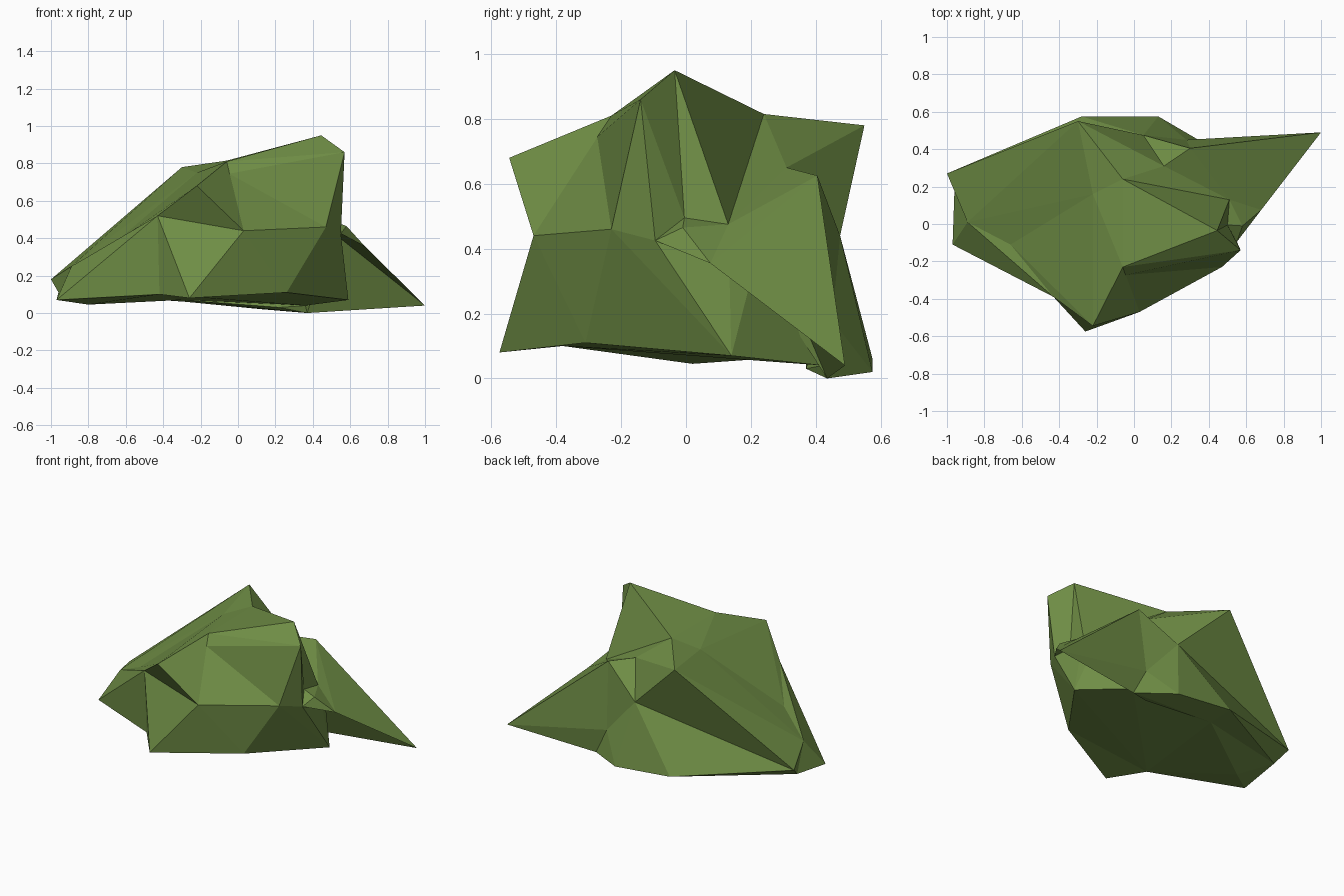
import bpy, bmesh

if "Cube" in bpy.data.objects:
    bpy.data.objects.remove(bpy.data.objects["Cube"])

# Corner points of the boulder, grouped by region
base = dict(A=(-1, .27, .18), B=(-.97, -.11, .07), C=(-.96, .18, .11), D=(-.89, .01, .25),
            e=(-.8, .02, .045), h=(-.42, -.38, .1), T=(-.26, -.575, .08), b=(.26, -.31, .11),
            a=(.59, .14, .07), I=(.37, .435, 0), H=(.13, .575, .02), G=(-.28, .575, .06),
            i=(.36, .42, .04), j=(-.3, .37, .07), l=(.22, .37, .03))
waist = dict(U=(-.43, -.39, .52), V=(.03, -.47, .44), W=(.47, -.23, .46), X=(.55, -.095, .425),
             Y=(.5, -.005, .495), P=(.51, .13, .475), E=(-.66, -.11, .375), g=(.47, .24, .46),
             k=(.28, .45, .18), q=(.05, .475, .44))
crest = dict(F=(-.3, .55, .78), M=(-.06, .24, .815), m=(-.22, .16, .75), N=(.445, -.035, .95),
             O=(.57, -.14, .86), Q=(-.06, -.23, .81), R=(-.1, -.285, .735), S=(-.22, -.545, .68),
             L=(.16, .31, .65), K=(.3, .405, .625))
spur = dict(Z=(.68, .075, .355), J=(1, .49, .04), y=(.58, -.01, .465))
pts = {**base, **waist, **crest, **spur}

# Convex lumps whose union forms the rock
lumps = {
    "foot_right": "UVWXPabhgijq",
    "toe": "TUVbh",
    "foot_left": "BUEDCehjq",
    "foot_corner": "ACDGqj",
    "foot_back": "GHIqkjli",
    "middle": "UVWXRQmMPLqE",
    "front_shoulder": "SUVRQmE",
    "peak": "NOQRWXYM",
    "peak_back": "NMPYQ",
    "back_slope": "FmqDAE",
    "back_hollow": "FMLqm",
    "side_ledge": "LKPqkgI",
    "spur_top": "KPZJg",
    "spur_fin": "KJgIk",
    "spur_root": "PXyZgY",
}

moss = bpy.data.materials.new("moss_green")
moss.diffuse_color = (.16, .27, .06, 1)
moss.use_nodes = True
moss.node_tree.nodes["Principled BSDF"].inputs["Base Color"].default_value = moss.diffuse_color


def lump(name, keys):
    bm = bmesh.new()
    for c in keys:
        bm.verts.new(pts[c])
    bmesh.ops.convex_hull(bm, input=bm.verts[:])
    loose = [v for v in bm.verts if not v.link_faces]
    bmesh.ops.delete(bm, geom=loose, context='VERTS')
    bmesh.ops.recalc_face_normals(bm, faces=bm.faces[:])
    me = bpy.data.meshes.new(name)
    bm.to_mesh(me)
    bm.free()
    me.materials.append(moss)
    ob = bpy.data.objects.new(name, me)
    bpy.context.collection.objects.link(ob)
    return ob


# Fuse the lumps into one boulder
parts = [lump(n, k) for n, k in lumps.items()]
rock = parts[0]
rock.name = "boulder"
for p in parts[1:]:
    mod = rock.modifiers.new("join_" + p.name, 'BOOLEAN')
    mod.operation, mod.solver, mod.object = 'UNION', 'EXACT', p
bpy.context.view_layer.update()
fused = bpy.data.meshes.new_from_object(rock.evaluated_get(bpy.context.evaluated_depsgraph_get()))
rock.modifiers.clear()
rock.data = fused
for p in parts[1:]:
    bpy.data.objects.remove(p)
